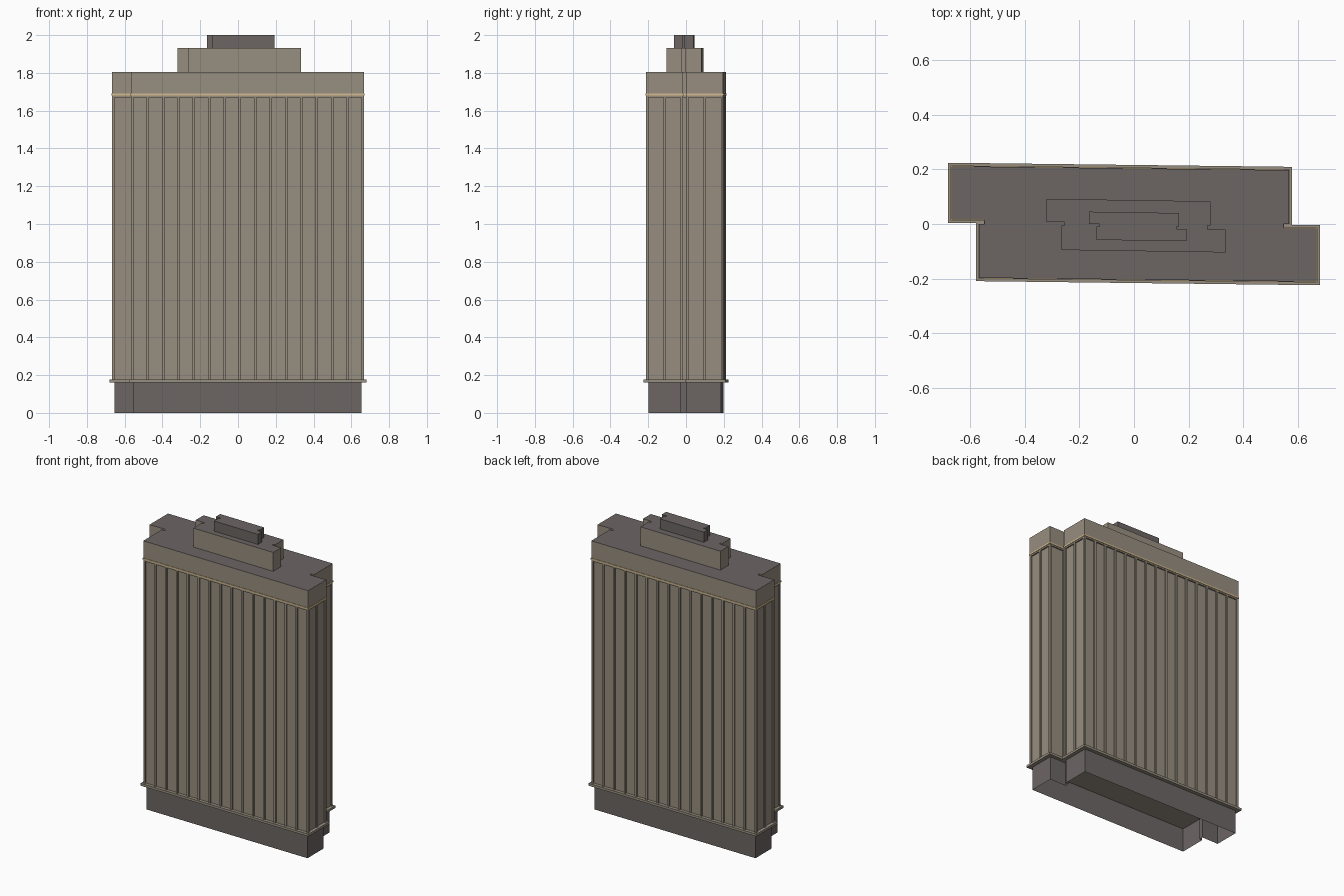
import bpy, bmesh
from mathutils import Vector, Matrix

cube = bpy.data.objects.get("Cube")
if cube:
    bpy.data.objects.remove(cube)


def material(name, rgb):
    m = bpy.data.materials.new(name)
    m.use_nodes = True
    m.diffuse_color = (*rgb, 1)
    m.node_tree.nodes["Principled BSDF"].inputs["Base Color"].default_value = (*rgb, 1)
    return m


stone = material("warm stone", (0.31, 0.27, 0.215))
slate = material("dark slate", (0.15, 0.133, 0.127))
gold = material("pale gold", (0.66, 0.5, 0.27))


def footprint(X, n, Y, xi, Y2, jog=0.02, cx=0, cy=0):
    """Two offset slabs: half of the outline, repeated by a half turn."""
    half = [(-X, n), (-X, Y), (xi, Y2)]
    if jog:
        half += [(xi, 0), (xi - jog, 0), (xi - jog, -n)]
    else:
        half += [(xi, -n)]
    pts = half + [(-x, -y) for x, y in half]
    return [Vector((x + cx, y + cy, 0)) for x, y in reversed(pts)]


def finish(name, bm, *mats):
    me = bpy.data.meshes.new(name)
    bm.to_mesh(me)
    bm.free()
    for m in mats:
        me.materials.append(m)
    ob = bpy.data.objects.new(name, me)
    bpy.context.collection.objects.link(ob)
    return ob


def prism(name, pts, z0, z1, side, top=None, open_bottom=False):
    bm = bmesh.new()
    low = [bm.verts.new((p.x, p.y, z0)) for p in pts]
    high = [bm.verts.new((p.x, p.y, z1)) for p in pts]
    for i in range(len(pts)):
        j = (i + 1) % len(pts)
        bm.faces.new((low[i], low[j], high[j], high[i]))
    bm.faces.new(high).material_index = 1 if top else 0
    if not open_bottom:
        bm.faces.new(low[::-1])
    return finish(name, bm, side, *([top] if top else []))


def ribs(name, pts, z0, z1, mat, spacing=0.081, width=0.013, depth=0.013):
    """Evenly spaced upright ribs along every long edge of the outline."""
    bm = bmesh.new()
    for i, a in enumerate(pts):
        edge = pts[(i + 1) % len(pts)] - a
        if edge.length < 0.05:
            continue
        along = edge.normalized()
        inward = Vector((-along.y, along.x, 0))
        run = edge.length - width
        count = max(1, round(run / spacing))
        for k in range(count + 1):
            c = a + along * (width / 2 + run * k / count) + inward * depth / 2
            frame = Matrix((along, inward, Vector((0, 0, 1)))).transposed().to_4x4()
            c.z = (z0 + z1) / 2
            bmesh.ops.create_cube(bm, size=1, matrix=Matrix.Translation(c) @ frame
                                  @ Matrix.Diagonal((width, depth, z1 - z0, 1)))
    return finish(name, bm, mat)


body = footprint(0.668, 0.016, 0.211, 0.566, 0.197)

# Hollow plinth and the ledge above it
prism("plinth", footprint(0.655, 0.027, 0.198, 0.552, 0.184), 0, 0.165, slate,
      open_bottom=True)
prism("ledge", footprint(0.681, 0.003, 0.224, 0.578, 0.209, jog=0), 0.162, 0.178, stone)

# Recessed wall with ribs
prism("wall", footprint(0.659, 0.024, 0.202, 0.557, 0.188), 0.178, 1.672, stone)
ribs("wall_ribs", body, 0.178, 1.672, stone)

# Parapet with trim band
prism("parapet", body, 1.67, 1.805, stone, slate)
prism("trim_band", footprint(0.671, 0.013, 0.214, 0.569, 0.2), 1.68, 1.69, gold)

# Stepped roof tiers
prism("lower_roof_tier", footprint(0.327, 0.014, 0.098, 0.273, 0.089, 0.012, 0.007, -0.006),
      1.805, 1.932, stone, slate)
prism("upper_roof_tier", footprint(0.178, 0.009, 0.054, 0.151, 0.049, 0.01, 0.014, -0.009),
      1.932, 2.0, slate)
